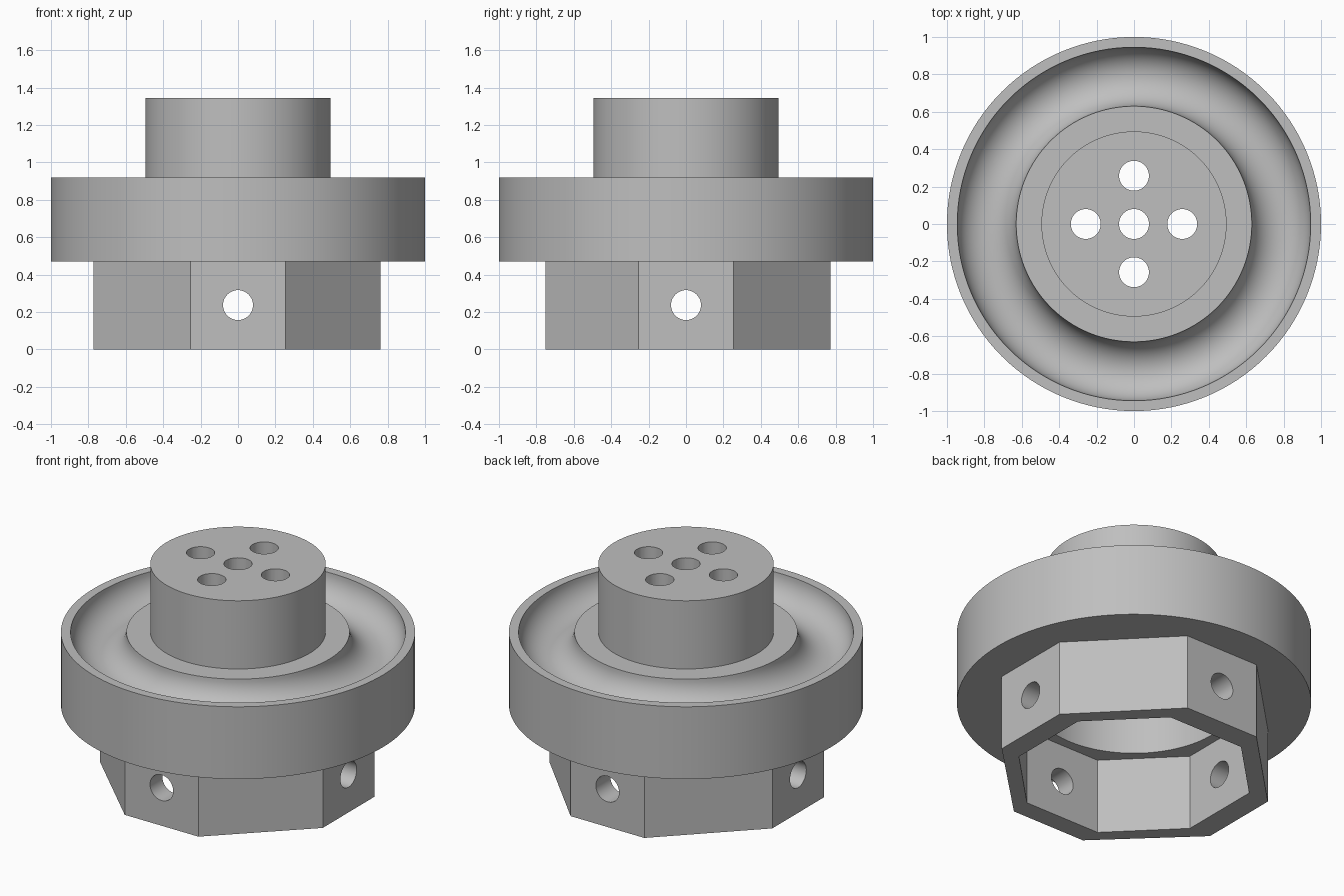
import bpy, bmesh, math

cube = bpy.data.objects.get("Cube")
if cube:
    bpy.data.objects.remove(cube, do_unlink=True)

GREY = (0.52, 0.52, 0.52, 1)
metal = bpy.data.materials.new("plain_grey")
metal.use_nodes = True
metal.diffuse_color = GREY
metal.node_tree.nodes["Principled BSDF"].inputs["Base Color"].default_value = GREY


def add_object(name, bm):
    bmesh.ops.recalc_face_normals(bm, faces=bm.faces)
    mesh = bpy.data.meshes.new(name)
    bm.to_mesh(mesh)
    bm.free()
    mesh.materials.append(metal)
    obj = bpy.data.objects.new(name, mesh)
    bpy.context.collection.objects.link(obj)
    return obj


def lathe(name, profile, steps=128):
    bm = bmesh.new()
    verts = [bm.verts.new((r, 0, z)) for r, z in profile]
    edges = [bm.edges.new(pair) for pair in zip(verts, verts[1:])]
    bmesh.ops.spin(bm, geom=verts + edges, axis=(0, 0, 1), cent=(0, 0, 0),
                   angle=math.tau, steps=steps)
    bmesh.ops.remove_doubles(bm, verts=bm.verts, dist=1e-4)
    return add_object(name, bm)


def drill(target, location, depth, rotation=(0, 0, 0)):
    bpy.ops.mesh.primitive_cylinder_add(vertices=48, radius=0.08, depth=depth,
                                        location=location, rotation=rotation)
    cutter = bpy.context.object
    cutter.name = "hole_cutter"
    cutter.data.materials.append(metal)
    cutter.hide_render = True
    mod = target.modifiers.new("hole", "BOOLEAN")
    mod.object = cutter
    mod.operation = "DIFFERENCE"
    mod.solver = "EXACT"
    bpy.context.view_layer.objects.active = target
    bpy.ops.object.modifier_apply(modifier=mod.name)
    bpy.data.objects.remove(cutter, do_unlink=True)


def smooth(obj):
    bpy.ops.object.select_all(action="DESELECT")
    obj.select_set(True)
    bpy.context.view_layer.objects.active = obj
    bpy.ops.object.shade_smooth_by_angle(angle=math.radians(30))


# Flanged body: top boss, hub, round groove, rim and hollow underside
BASE, DECK, TOP = 0.47, 0.92, 1.345
HUB, LIP = 0.63, 0.945
mid, rad = (HUB + LIP) / 2, (LIP - HUB) / 2
groove = [(mid - rad * math.cos(a), DECK - rad * math.sin(a))
          for a in (math.pi * i / 24 for i in range(25))]
body = lathe("flanged_body", [(0, TOP), (0.495, TOP), (0.495, DECK)] + groove +
             [(1, DECK), (1, BASE), (0.57, BASE), (0.57, 0.82), (0, 0.82)])
for x, y in ((0, 0), (0.258, 0), (-0.258, 0), (0, 0.258), (0, -0.258)):
    drill(body, (x, y, 1.1), 1)
smooth(body)


# Eight-sided collar with a regular octagonal opening
def octagon(west, east, south, north, flat):
    return [(east, -flat), (east, flat), (flat, north), (-flat, north),
            (west, flat), (west, -flat), (-flat, south), (flat, south)]


bm = bmesh.new()
loops = [[bm.verts.new((x, y, z)) for x, y in ring]
         for ring, z in ((octagon(-0.773, 0.762, -0.752, 0.773, 0.254), 0),
                         (octagon(-0.773, 0.762, -0.752, 0.773, 0.254), BASE),
                         (octagon(-0.63, 0.63, -0.63, 0.63, 0.26), BASE),
                         (octagon(-0.63, 0.63, -0.63, 0.63, 0.26), 0))]
for k in range(4):
    a, b = loops[k], loops[(k + 1) % 4]
    for i in range(8):
        j = (i + 1) % 8
        bm.faces.new((a[i], a[j], b[j], b[i]))
collar = add_object("octagonal_collar", bm)

# Cross holes through the four narrow sides
drill(collar, (0, 0, 0.237), 2, (math.pi / 2, 0, 0))
drill(collar, (0, 0, 0.237), 2, (0, math.pi / 2, 0))
smooth(collar)
